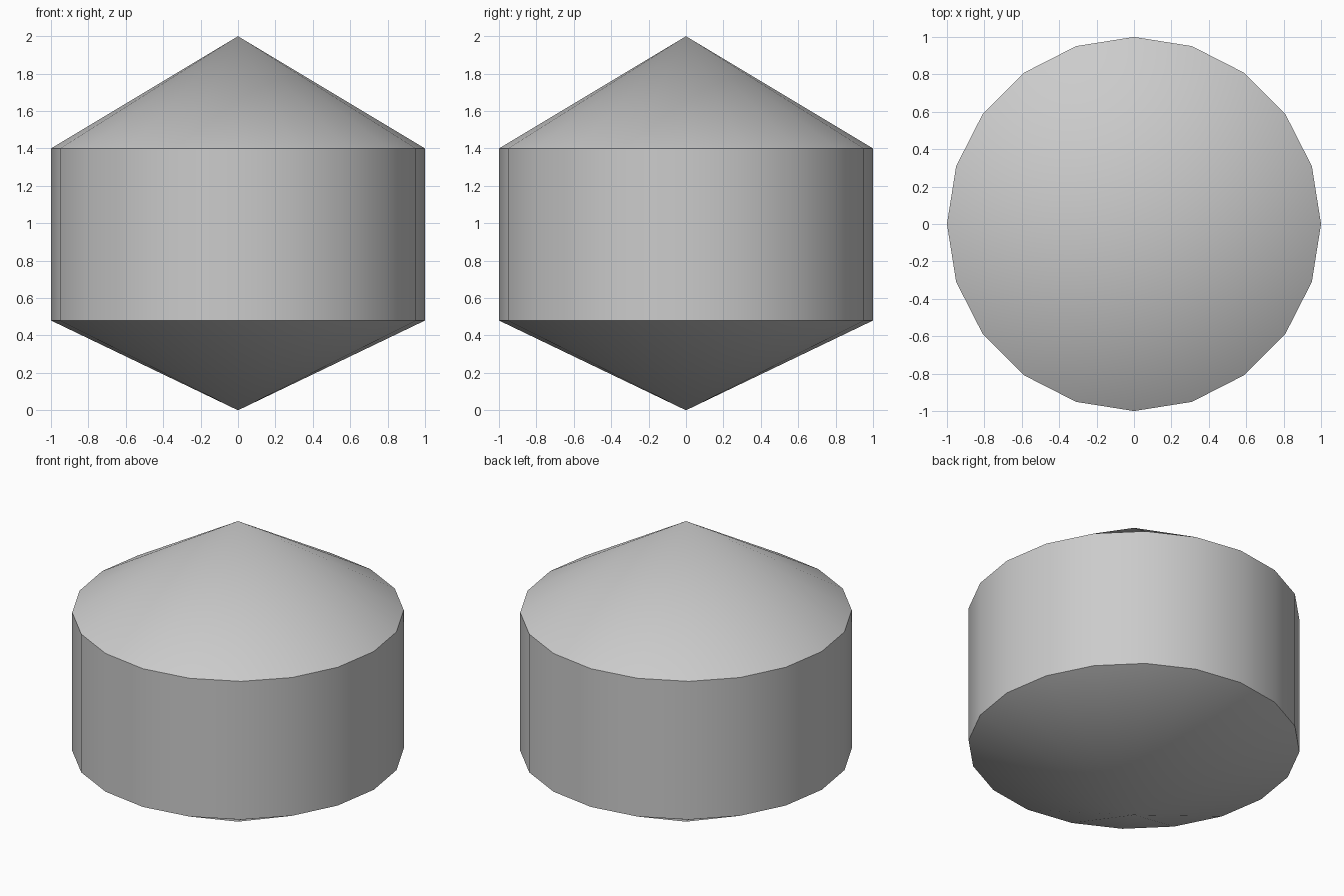
import bpy, bmesh
from math import cos, sin, pi, radians

if "Cube" in bpy.data.objects:
    bpy.data.objects.remove(bpy.data.objects["Cube"])

SIDES = 20
RADIUS = 1.0
Z_LOW, Z_HIGH, Z_TOP = 0.48, 1.40, 2.0

bm = bmesh.new()


def ring(z):
    return [bm.verts.new((RADIUS * cos(2 * pi * i / SIDES),
                          RADIUS * sin(2 * pi * i / SIDES), z))
            for i in range(SIDES)]


# Two rims and two cone tips
low, high = ring(Z_LOW), ring(Z_HIGH)
bottom_tip = bm.verts.new((0, 0, 0))
top_tip = bm.verts.new((0, 0, Z_TOP))

# Lower cone, straight wall and upper cone
for i in range(SIDES):
    j = (i + 1) % SIDES
    bm.faces.new((bottom_tip, low[j], low[i]))
    bm.faces.new((low[i], low[j], high[j], high[i]))
    bm.faces.new((high[i], high[j], top_tip))

mesh = bpy.data.meshes.new("double_cone_drum")
bm.to_mesh(mesh)
bm.free()
drum = bpy.data.objects.new("double_cone_drum", mesh)
bpy.context.collection.objects.link(drum)

# Smooth round the drum, crisp at the two rims
bpy.context.view_layer.objects.active = drum
drum.select_set(True)
bpy.ops.object.shade_smooth_by_angle(angle=radians(30))
